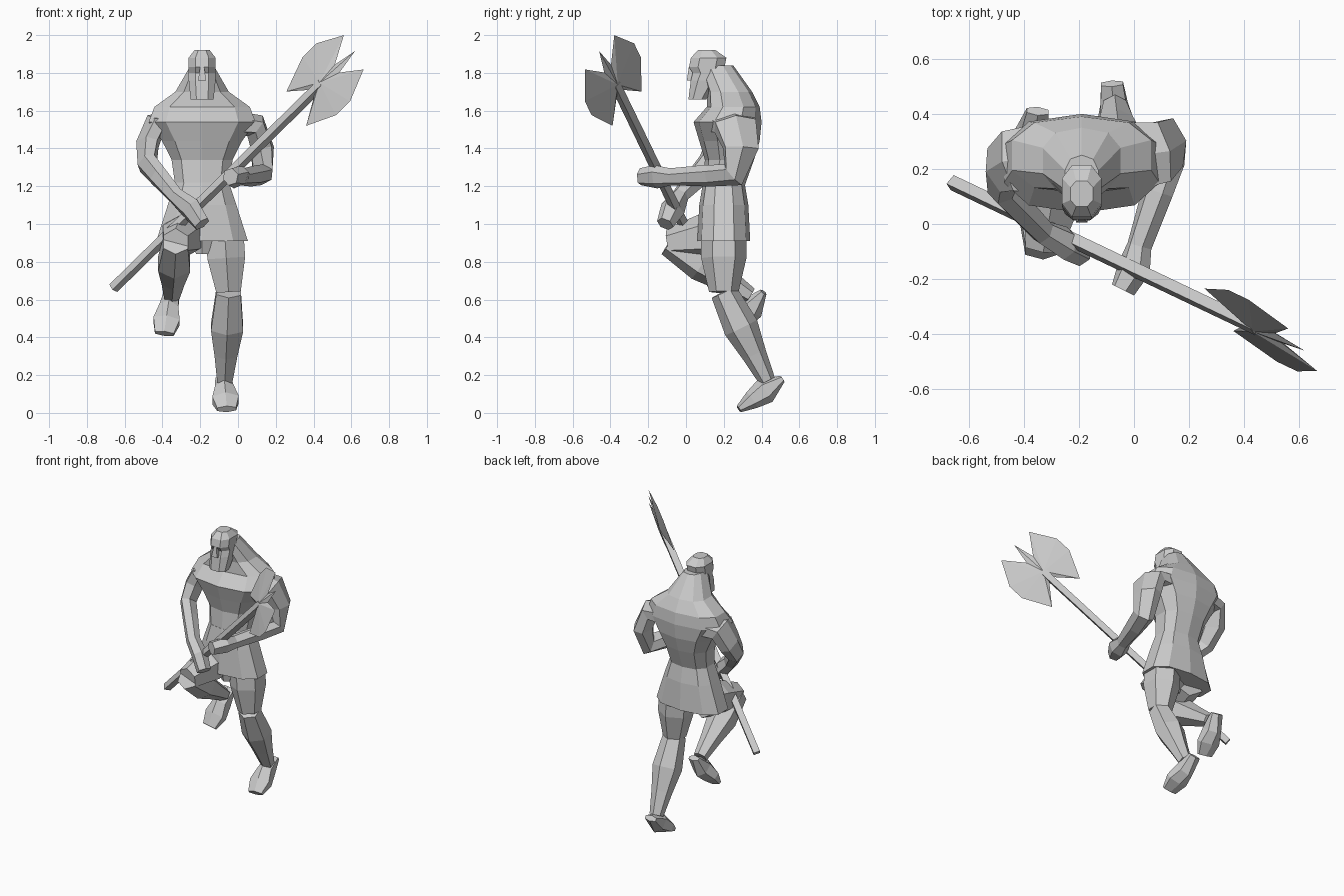
import bpy
import bmesh
from math import cos, sin, pi, copysign
from mathutils import Vector

default_cube = bpy.data.objects.get("Cube")
if default_cube:
    bpy.data.objects.remove(default_cube, do_unlink=True)

# One plain grey for the whole figure
GREY = (.6, .6, .6, 1)
material = bpy.data.materials.new("plain_grey")
material.use_nodes = True
material.diffuse_color = GREY
shader = next(n for n in material.node_tree.nodes if n.type == "BSDF_PRINCIPLED")
shader.inputs["Base Color"].default_value = GREY

X_AXIS, Y_AXIS, Z_AXIS = Vector((1, 0, 0)), Vector((0, 1, 0)), Vector((0, 0, 1))
MIDLINE = -.19


def finish(name, bm):
    """Turn a bmesh into a flat shaded object."""
    bmesh.ops.recalc_face_normals(bm, faces=bm.faces)
    mesh = bpy.data.meshes.new(name)
    bm.to_mesh(mesh)
    bm.free()
    mesh.materials.append(material)
    obj = bpy.data.objects.new(name, mesh)
    bpy.context.collection.objects.link(obj)


def soften(value, power):
    """Push a circle coordinate outwards for a squarer section."""
    return copysign(abs(value) ** power, value)


def loft(name, centres, sizes, sides=6, side_axis=X_AXIS, level=False, power=1):
    """Skin rings of the given half width and half depth along a path."""
    bm = bmesh.new()
    last = len(centres) - 1
    across = side_axis.copy()
    rings = []
    for i, (centre, (width, depth)) in enumerate(zip(centres, sizes)):
        tangent = Z_AXIS
        if not level:
            before = centre - centres[max(i - 1, 0)]
            after = centres[min(i + 1, last)] - centre
            tangent = (before.normalized() + after.normalized()).normalized()
        across = (across - tangent * across.dot(tangent)).normalized()
        along = tangent.cross(across)
        ring = []
        for k in range(sides):
            angle = 2 * pi * (k + .5) / sides
            u = soften(cos(angle), power) * width / cos(pi / sides)
            v = soften(sin(angle), power) * depth
            ring.append(bm.verts.new(centre + across * u + along * v))
        rings.append(ring)
    for lower, upper in zip(rings, rings[1:]):
        for k in range(sides):
            n = (k + 1) % sides
            bm.faces.new((lower[k], lower[n], upper[n], upper[k]))
    bm.faces.new(rings[0])
    bm.faces.new(rings[-1])
    finish(name, bm)


def stack(name, rows, sides):
    """Level rings on the body's midline: y, z, half width, half depth."""
    centres = [Vector((MIDLINE, y, z)) for y, z, width, depth in rows]
    sizes = [(width, depth) for y, z, width, depth in rows]
    loft(name, centres, sizes, sides, level=True, power=.8)


def leg(side, hip, knee, ankle, heel, toe):
    """Thigh, shin and pointed foot, tapering by the same rule on both sides."""
    hip, knee, ankle, heel, toe = map(Vector, (hip, knee, ankle, heel, toe))
    thigh_path = [hip, hip.lerp(knee, .4), knee]
    loft(side + "_thigh", thigh_path, [(w, w * 1.2) for w in (.1, .1, .065)])
    shin_path = [knee, knee.lerp(ankle, .4), knee.lerp(ankle, .7), ankle]
    loft(side + "_shin", shin_path, [(w, w * 1.1) for w in (.065, .085, .06, .04)])
    foot_path = [heel.lerp(toe, t) for t in (0, .4, .7, 1)]
    foot_sizes = [(.04, .02), (.05, .07), (.07, .05), (.05, .02)]
    loft(side + "_foot", foot_path, foot_sizes)


def arm(side, collar, shoulder, biceps, elbow, wrist, fist, fingertip):
    """Broad shoulder, tapering arm and closed hand."""
    path = [Vector(p) for p in (collar, shoulder, biceps, elbow)]
    wrist, fist, fingertip = map(Vector, (wrist, fist, fingertip))
    path += [path[-1].lerp(wrist, .4), wrist, fist, fingertip]
    depths = (.13, .11, .09, .065, .055, .04, .06, .04)
    sizes = [(depth, depth * .3 + .035) for depth in depths]
    loft(side + "_arm", path, sizes, side_axis=Y_AXIS)


# Torso: narrow waist, deep chest, sloping trapezius and neck
stack("torso", [
    (.2, 1.2, .14, .11),
    (.23, 1.34, .16, .13),
    (.23, 1.44, .21, .16),
    (.22, 1.54, .28, .18),
    (.25, 1.62, .25, .14),
    (.23, 1.7, .14, .12),
    (.16, 1.84, .06, .09),
], sides=10)

# Head: broad beard, eye line, brow and flat crown
stack("head", [
    (.06, 1.66, .06, .05),
    (.1, 1.76, .07, .08),
    (.12, 1.8, .07, .09),
    (.11, 1.83, .07, .1),
    (.12, 1.88, .07, .1),
    (.11, 1.92, .04, .05),
], sides=8)
stack("nose", [(.02, 1.76, .02, .02), (.03, 1.83, .01, .02)], sides=4)

# Flared kilt and the cloth between the legs
stack("kilt", [(.2, .91, .24, .14), (.2, 1.1, .18, .13), (.2, 1.22, .14, .11)], sides=10)
stack("loincloth", [(.16, .84, .03, .05), (.17, 1, .09, .09)], sides=6)

# Standing left leg and raised, folded right leg
leg("left", hip=(-.07, .2, .94), knee=(-.05, .2, .64), ankle=(-.07, .43, .17),
    heel=(-.08, .51, .18), toe=(-.06, .28, .02))
leg("right", hip=(-.28, .2, .95), knee=(-.33, -.09, .9), ankle=(-.35, .34, .62),
    heel=(-.35, .41, .64), toe=(-.39, .24, .42))

# Arms reaching forward to hold the shaft
arm("left", collar=(-.06, .24, 1.53), shoulder=(.09, .26, 1.52),
    biceps=(.13, .29, 1.4), elbow=(.13, .25, 1.26), wrist=(.02, -.08, 1.25),
    fist=(0, -.16, 1.25), fingertip=(-.04, -.24, 1.25))
arm("right", collar=(-.31, .24, 1.53), shoulder=(-.44, .23, 1.52),
    biceps=(-.48, .2, 1.42), elbow=(-.48, .13, 1.32), wrist=(-.33, -.03, 1.15),
    fist=(-.25, -.07, 1.08), fingertip=(-.19, -.11, 1))

# Long square axe shaft
butt, neck = Vector((-.66, .15, .66)), Vector((.41, -.36, 1.71))
shaft_axis = (neck - butt).normalized()
blade_normal = Vector((.62, .74, -.27))
blade_side = shaft_axis.cross(blade_normal).normalized()
tip = neck + shaft_axis * .05
loft("axe_shaft", [butt, tip], [(.02, .03)] * 2, sides=4, side_axis=blade_side)

# Double bit axe head: one half outline mirrored across the shaft, with a
# central spike and a thin ridge on either face
half = [(.17, .03), (.3, .13), (.14, .22), (.03, .22), (-.15, .13), (-.02, .02)]
outline = [(.31, 0)] + half + [(reach, -side) for reach, side in reversed(half)]
bm = bmesh.new()
rim = [bm.verts.new(neck + shaft_axis * reach + blade_side * side)
       for reach, side in outline]
for offset in (.02, -.02):
    ridge = bm.verts.new(tip + blade_normal * offset)
    for a, b in zip(rim, rim[1:] + rim[:1]):
        bm.faces.new((a, b, ridge))
finish("axe_head", bm)
